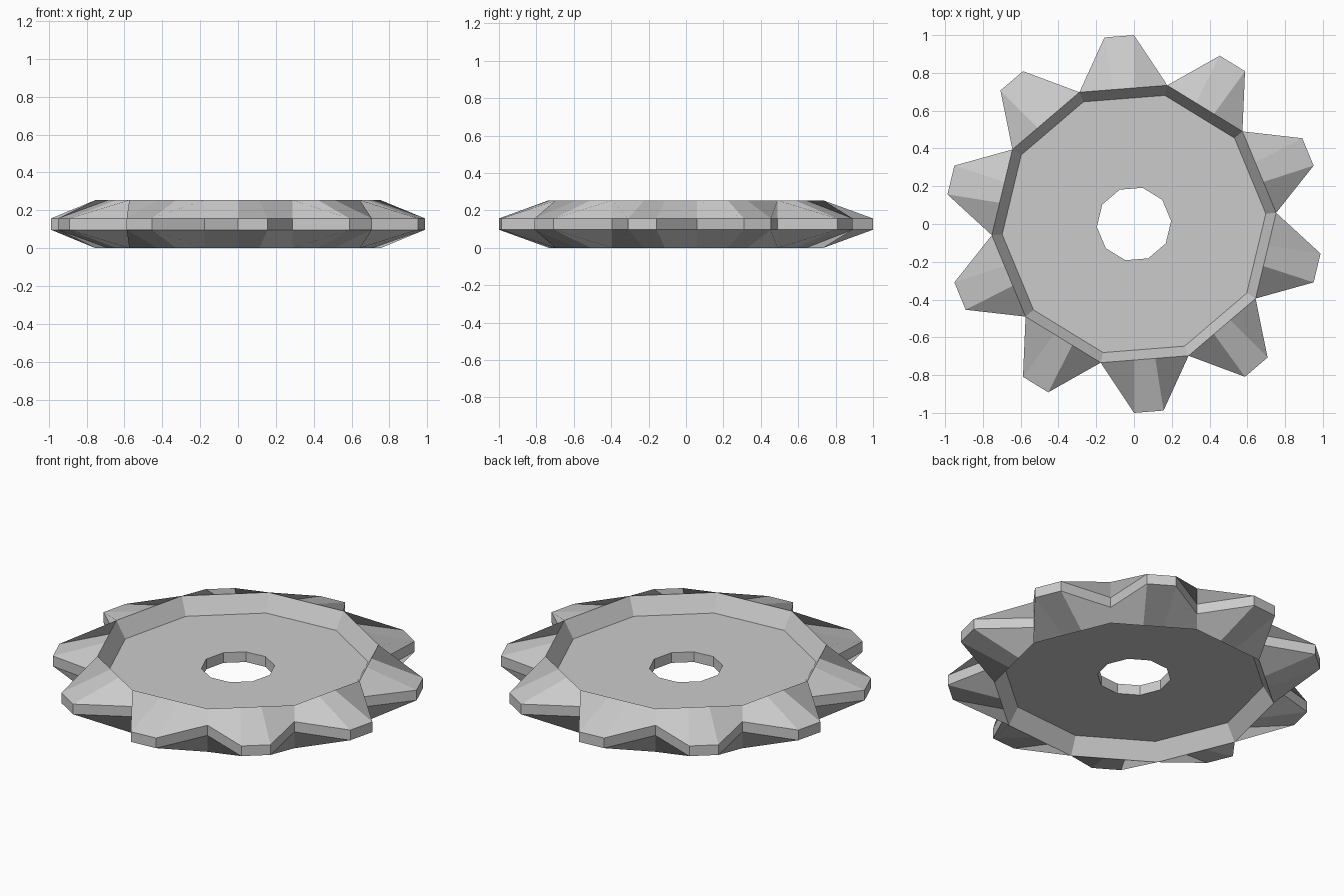
import bpy, bmesh
from math import radians, cos, sin

if "Cube" in bpy.data.objects:
    bpy.data.objects.remove(bpy.data.objects["Cube"])

TEETH = 10
STEP = 360 / TEETH
MID_Z = 0.127                 # mirror plane of the wheel
RIM, WEB = 0.127, 0.03        # half thickness of raised rim and of thin web
R_TIP, R_ROOT, R_DISH, R_HOLE = 1.0, 0.755, 0.70, 0.197
TIP = 4.5                     # half angle of a tooth tip
R_MID = R_ROOT * cos(radians(STEP / 2)) / cos(radians(TIP))  # on the straight rim edge

bm = bmesh.new()


def face(points, flip=False):
    """Add a face; flipping keeps the first corner."""
    if flip:
        points = points[:1] + points[:0:-1]
    bm.faces.new([bm.verts.new(p) for p in points])


for i in range(TEETH):
    mid = 94.5 + i * STEP

    def p(r, offset, z):
        a = radians(mid + offset)
        return (r * cos(a), r * sin(a), MID_Z + z)

    h = STEP / 2
    for s in (1, -1):
        flip = s < 0
        c1, c2 = (p(R_ROOT, o, s * RIM) for o in (-h, h))
        m1, m2 = (p(R_MID, o, s * RIM) for o in (-TIP, TIP))
        r1, r2 = (p(R_ROOT, o, s * WEB) for o in (-h, h))
        t1, t2 = (p(R_TIP, o, s * WEB) for o in (-TIP, TIP))
        d1, d2 = (p(R_DISH, o, s * WEB) for o in (-h, h))
        h1, h2 = (p(R_HOLE, o, s * WEB) for o in (-h, h))
        # tooth slope and its two flanks
        face([m1, t1, t2, m2], flip)
        face([c1, r1, t1, m1], flip)
        face([c2, m2, t2, r2], flip)
        # dished wall and web
        face([d1, c1, m1, m2, c2, d2], flip)
        face([h1, d1, d2, h2], flip)

    # outer band and bore wall
    outline = [(R_ROOT, -h), (R_TIP, -TIP), (R_TIP, TIP), (R_ROOT, h)]
    for (ra, a), (rb, b) in zip(outline, outline[1:]):
        face([p(ra, a, -WEB), p(rb, b, -WEB), p(rb, b, WEB), p(ra, a, WEB)])
    face([p(R_HOLE, h, -WEB), p(R_HOLE, -h, -WEB), p(R_HOLE, -h, WEB), p(R_HOLE, h, WEB)])

bmesh.ops.remove_doubles(bm, verts=bm.verts, dist=1e-4)
mesh = bpy.data.meshes.new("gear_wheel")
bm.to_mesh(mesh)
bm.free()
gear = bpy.data.objects.new("gear_wheel", mesh)
bpy.context.collection.objects.link(gear)
